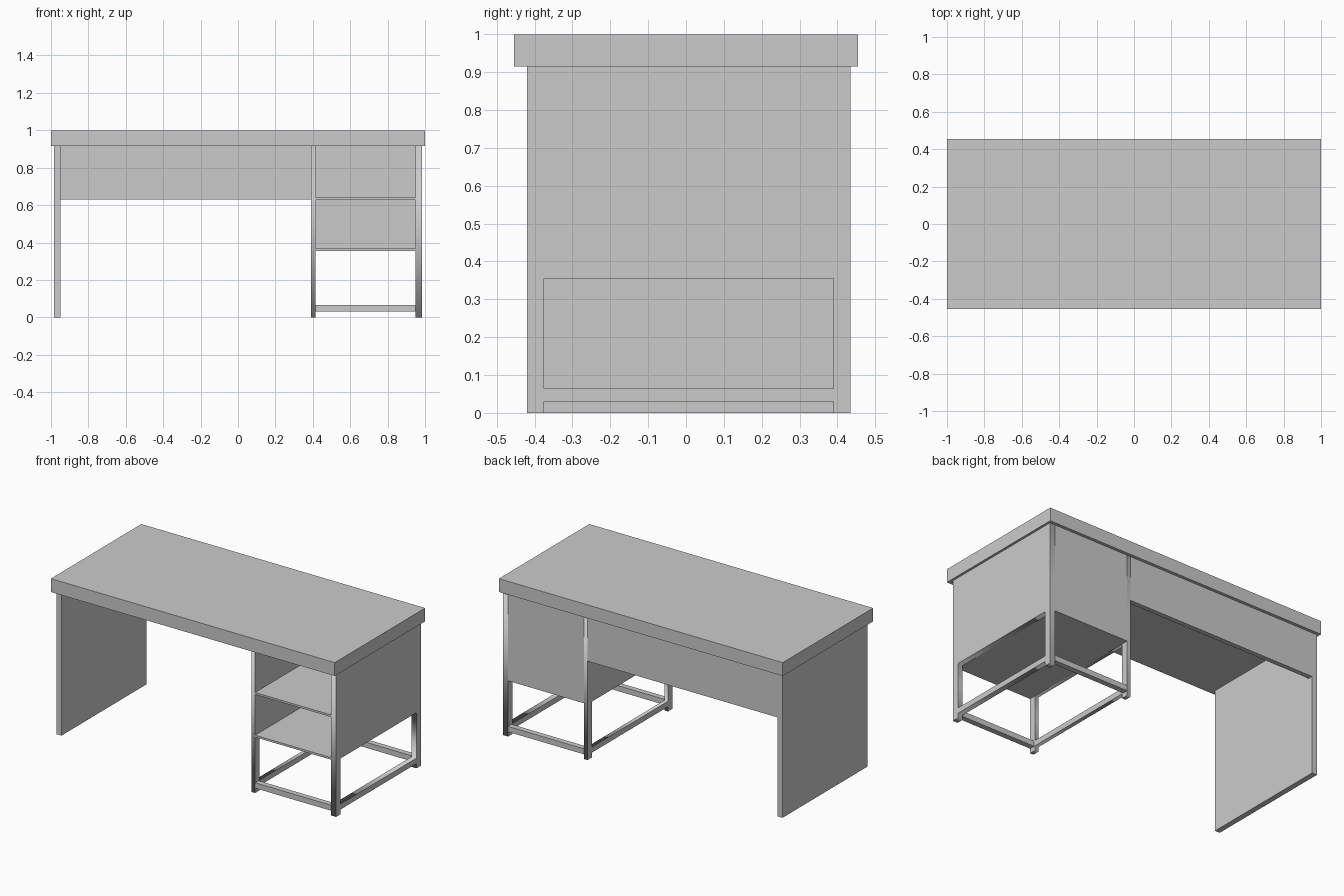
import bpy
from mathutils import Matrix

if "Cube" in bpy.data.objects:
    bpy.data.objects.remove(bpy.data.objects["Cube"])


def box(name, x0, x1, y0, y1, z0, z1):
    bpy.ops.mesh.primitive_cube_add(size=1)
    ob = bpy.context.object
    ob.name = name
    ob.data.transform(Matrix.Translation(((x0 + x1) / 2, (y0 + y1) / 2, (z0 + z1) / 2))
                      @ Matrix.Diagonal((x1 - x0, y1 - y0, z1 - z0, 1)))
    return ob


def side_panel(name, x0, x1, outlines):
    """Extrude (y, z) outlines along x; inner outlines become holes."""
    cu = bpy.data.curves.new(name, 'CURVE')
    cu.dimensions = '2D'
    cu.fill_mode = 'BOTH'
    cu.extrude = (x1 - x0) / 2
    for pts in outlines:
        sp = cu.splines.new('POLY')
        sp.points.add(len(pts) - 1)
        for p, (y, z) in zip(sp.points, pts):
            p.co = (y, z, 0, 1)
        sp.use_cyclic_u = True
    tmp = bpy.data.objects.new(name + "_curve", cu)
    bpy.context.collection.objects.link(tmp)
    bpy.context.view_layer.update()
    me = bpy.data.meshes.new_from_object(
        tmp.evaluated_get(bpy.context.evaluated_depsgraph_get()))
    bpy.data.objects.remove(tmp)
    # local x -> y, local y -> z, local z -> x
    me.transform(Matrix(((0, 0, 1, (x0 + x1) / 2), (1, 0, 0, 0),
                         (0, 1, 0, 0), (0, 0, 0, 1))))
    ob = bpy.data.objects.new(name, me)
    bpy.context.collection.objects.link(ob)
    return ob


F, B = -0.42, 0.435          # front and back of the base
FI, BI = -0.375, 0.39        # inner faces of the posts
TOP = 0.915                  # underside of the desktop
R0, R1 = 0.03, 0.065         # floor rail height
SH = 0.355                   # underside of the cabinet

# desktop and left support
box("desktop", -1, 1, -0.455, 0.455, TOP, 1)
box("left_side_panel", -0.985, -0.95, F, B, 0, TOP)

# cabinet sides with open lower frame
outer = [(F, 0), (FI, 0), (FI, R0), (BI, R0), (BI, 0), (B, 0), (B, TOP), (F, TOP)]
hole = [(FI, R1), (FI, SH), (BI, SH), (BI, R1)]
side_panel("cabinet_inner_side", 0.39, 0.415, [outer, hole])
side_panel("cabinet_outer_side", 0.95, 0.985, [outer, hole])

# front and back floor rails
box("front_rail", 0.415, 0.95, F, F + 0.035, R0, R1)
box("back_rail", 0.415, 0.95, B - 0.035, B, R0, R1)

# back panels
box("modesty_panel", -0.95, 0.39, B - 0.03, B, 0.63, TOP)
box("cabinet_back", 0.415, 0.95, B - 0.03, B, SH, TOP)

# open shelves
for name, z0, z1 in (("lower_shelf", SH, 0.368), ("upper_shelf", 0.627, 0.64)):
    box(name, 0.415, 0.95, F, B - 0.03, z0, z1)
